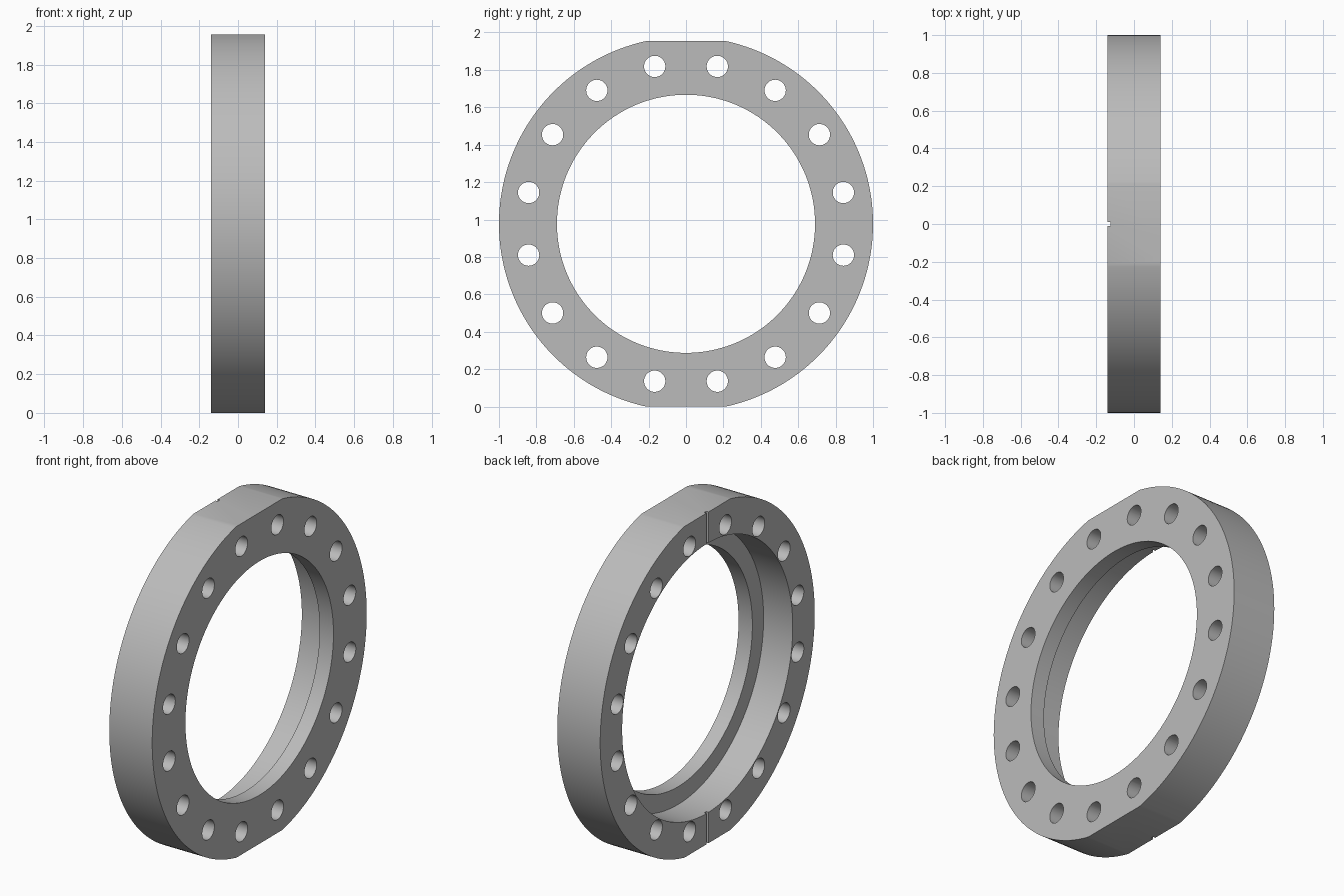
import bpy, math
from mathutils import Matrix, Vector

cube = bpy.data.objects.get("Cube")
if cube:
    bpy.data.objects.remove(cube, do_unlink=True)

HALF = 0.14        # half thickness along x
FLAT = 0.977       # distance from the axis to the top and bottom flats
CENTRE = Vector((0, 0, FLAT))

steel = bpy.data.materials.new("grey_metal")
steel.use_nodes = True
grey = (0.5, 0.5, 0.5, 1)
steel.diffuse_color = grey
steel.node_tree.nodes["Principled BSDF"].inputs["Base Color"].default_value = grey


def cylinder(name, radius, x0, x1, sides, y=0, z=0):
    """Cylinder lying along x, placed relative to the ring centre."""
    bpy.ops.mesh.primitive_cylinder_add(vertices=sides, radius=radius, depth=x1 - x0)
    ob = bpy.context.object
    ob.name = name
    ob.data.transform(Matrix.Translation(CENTRE + Vector(((x0 + x1) / 2, y, z)))
                      @ Matrix.Rotation(math.pi / 2, 4, 'Y'))
    return ob


def box(name, size, offset):
    bpy.ops.mesh.primitive_cube_add(size=1)
    ob = bpy.context.object
    ob.name = name
    ob.data.transform(Matrix.Translation(CENTRE + Vector(offset))
                      @ Matrix.Diagonal((*size, 1)))
    return ob


# Ring body
ring = cylinder("flange_ring", 1.0, -HALF, HALF, 192)
ring.data.materials.append(steel)

# Through bore, and the wider counterbore that leaves a lip on the +x side
cutters = [cylinder("bore_cutter", 0.69, -0.5, 0.5, 160),
           cylinder("counterbore_cutter", 0.795, -0.5, 0.05, 160)]

# Sixteen bolt holes
for i in range(16):
    a = (i + 0.5) * math.tau / 16
    cutters.append(cylinder("bolt_hole_cutter", 0.057, -0.3, 0.3, 40,
                            0.858 * math.cos(a), 0.858 * math.sin(a)))

# Flats at top and bottom
for side in (-1, 1):
    cutters.append(box("flat_cutter", (1, 2, 0.2), (0, 0, side * (FLAT + 0.1))))

# Narrow groove across the -x face
cutters.append(box("groove_cutter", (0.03, 0.02, 3), (-HALF, 0, 0)))

for c in cutters:
    mod = ring.modifiers.new(c.name, 'BOOLEAN')
    mod.operation = 'DIFFERENCE'
    mod.solver = 'EXACT'
    mod.object = c
    c.hide_render = True

# Apply the cuts, then drop the cutters
bpy.ops.object.select_all(action='DESELECT')
ring.select_set(True)
bpy.context.view_layer.objects.active = ring
for mod in list(ring.modifiers):
    bpy.ops.object.modifier_apply(modifier=mod.name)
for c in cutters:
    bpy.data.objects.remove(c, do_unlink=True)

ring.data.materials.clear()
ring.data.materials.append(steel)
for p in ring.data.polygons:
    p.material_index = 0
bpy.ops.object.shade_smooth_by_angle(angle=math.radians(20))
